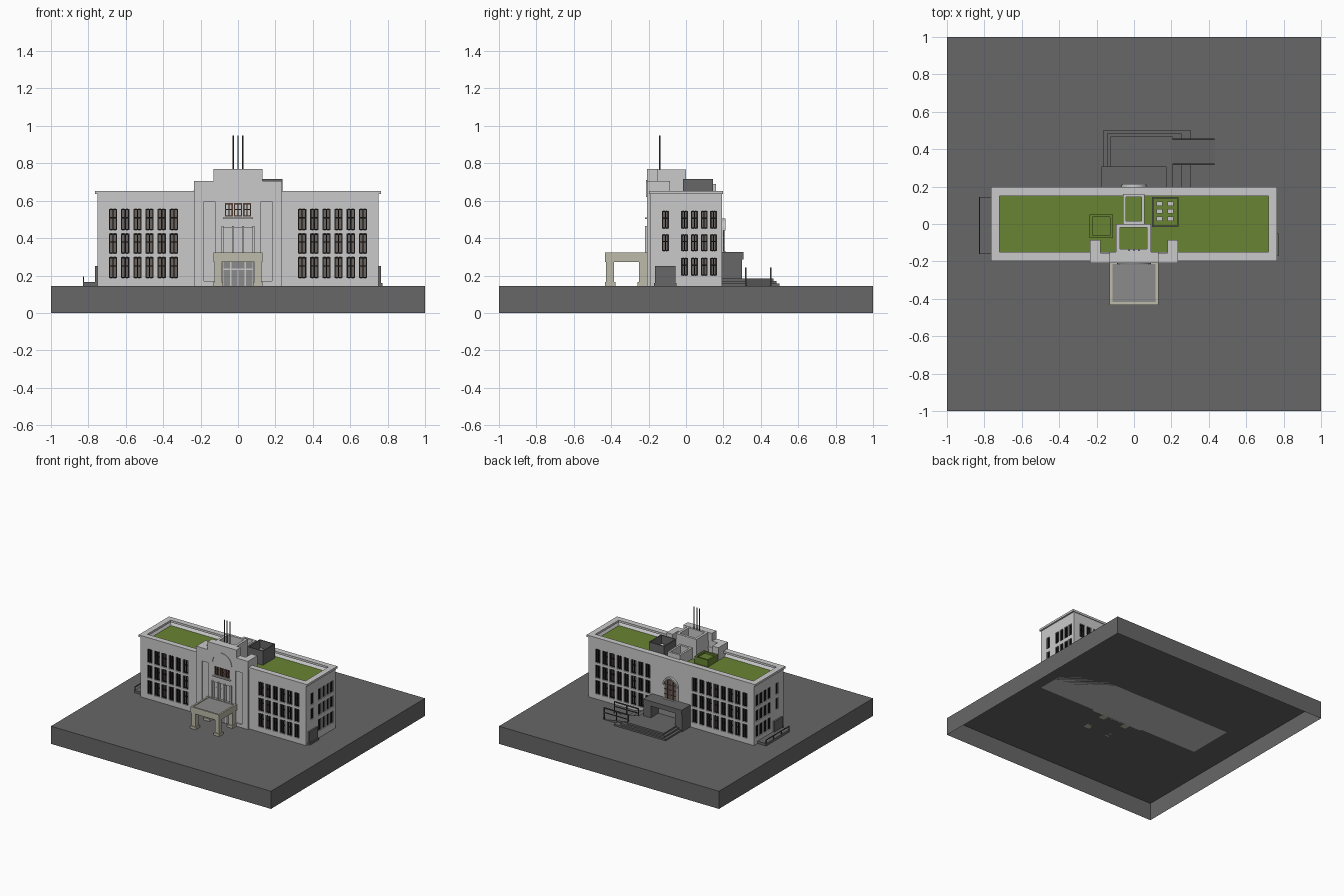
import bpy, bmesh, math

if "Cube" in bpy.data.objects:
    bpy.data.objects.remove(bpy.data.objects["Cube"])

def mat(name, r, g, b):
    m = bpy.data.materials.new(name)
    m.diffuse_color = (r, g, b, 1)
    m.use_nodes = True
    m.node_tree.nodes["Principled BSDF"].inputs["Base Color"].default_value = m.diffuse_color
    return m

WALL = mat("pale grey wall", .59, .59, .59)
GROUND = mat("dark grey paving", .135, .135, .135)
GRASS = mat("green roof", .138, .23, .032)
BEIGE = mat("beige stone", .51, .50, .40)
MID = mat("mid grey", .26, .26, .26)
GLASS = mat("window pane", .15, .13, .12)
FRAME = mat("dark frame", .012, .010, .010)
BROWN = mat("brown frame", .10, .05, .035)
DARK = mat("charcoal", .07, .07, .07)

def finish(name, bm, *mats):
    me = bpy.data.meshes.new(name)
    bmesh.ops.recalc_face_normals(bm, faces=bm.faces)
    bm.to_mesh(me)
    bm.free()
    for m in mats:
        me.materials.append(m)
    ob = bpy.data.objects.new(name, me)
    bpy.context.collection.objects.link(ob)
    return ob

def add_box(bm, x0, x1, y0, y1, z0, z1):
    vs = bmesh.ops.create_cube(bm, size=1)["verts"]
    for v in vs:
        v.co = ((x0, x1)[v.co.x > 0], (y0, y1)[v.co.y > 0], (z0, z1)[v.co.z > 0])
    return vs

def boxes(name, m, *bs):
    bm = bmesh.new()
    for b in bs:
        add_box(bm, *b)
    return finish(name, bm, m)

def both(*bs):  # mirror boxes across x = 0
    return list(bs) + [(-b[1], -b[0]) + tuple(b[2:]) for b in bs]

def ring(x0, x1, y0, y1, z0, z1, t):  # four walls around an open middle
    return [(x0, x1, y0, y0 + t, z0, z1), (x0, x1, y1 - t, y1, z0, z1),
            (x0, x0 + t, y0 + t, y1 - t, z0, z1), (x1 - t, x1, y0 + t, y1 - t, z0, z1)]

def prism(name, m, pts, y0, y1):  # xz outline pushed along y
    bm = bmesh.new()
    f = bm.faces.new([bm.verts.new((x, y0, z)) for x, z in pts])
    r = bmesh.ops.extrude_face_region(bm, geom=[f])
    for v in r["geom"]:
        if isinstance(v, bmesh.types.BMVert):
            v.co.y = y1
    return finish(name, bm, m)

def arc(r, cz, n=16):
    return [(r * math.cos(math.pi * i / n), cz + r * math.sin(math.pi * i / n)) for i in range(n + 1)]

def carve(ob, cuts):
    cutter = boxes("cutter", None, *cuts)
    cutter.hide_render = True
    md = ob.modifiers.new("cut", "BOOLEAN")
    md.operation, md.object, md.solver = "DIFFERENCE", cutter, "EXACT"
    dg = bpy.context.evaluated_depsgraph_get()
    me = bpy.data.meshes.new_from_object(ob.evaluated_get(dg))
    ob.modifiers.clear()
    ob.data = me
    bpy.data.objects.remove(cutter)

# paved base, open underneath
G = .145
bm = bmesh.new()
vs = add_box(bm, -1, 1, -1, 1, 0, G)
bmesh.ops.delete(bm, geom=[f for f in bm.faces if f.calc_center_median().z < .01], context="FACES")
base = finish("paved_base", bm, GROUND)

# windows: each side maps (along, outward, up) to the world
XW, YW = .752, .192
SIDES = {
    "front": lambda a, b, d, e: (a, b, -YW - e, -YW - d),
    "back": lambda a, b, d, e: (a, b, YW + d, YW + e),
    "right": lambda a, b, d, e: (XW + d, XW + e, a, b),
    "left": lambda a, b, d, e: (-XW - e, -XW - d, a, b),
}
cuts, panes, frames = [], [], []

def window(side, u, z0, z1, w=.044, out=0):
    f, h, t = SIDES[side], w / 2, .006
    put = lambda lst, a, b, d, e, c, g: lst.append(f(a, b, d + out, e + out) + (c, g))
    put(cuts, u - h, u + h, -.022, .03, z0, z1)
    put(panes, u - h, u + h, -.022, -.018, z0, z1)
    for a in (u - h, u - t / 2, u + h - t):
        put(frames, a, a + t, -.018, -.008, z0, z1)
    for c in (z0, z0 + (z1 - z0) * .55, z1 - t):
        put(frames, u - h, u + h, -.018, -.009, c, c + t)

ROWS = [(.187, .298), (.318, .424), (.444, .556)]
for z0, z1 in ROWS:
    for i in range(8):
        for s in (-1, 1):
            u = s * (.668 - .065 * i)
            if i < 6:
                window("front", u, z0, z1)
            window("back", u, z0, z1)
for side in ("right", "left"):
    for k, (z0, z1) in enumerate([(.2, .295), (.33, .42), (.452, .545)]):
        for u in (-.11, -.008, .045, .097, .147):
            if k or u > -.1:
                window(side, u, z0, z1, .036)

# main block with sunken green roof
bm = bmesh.new()
add_box(bm, -XW, XW, -YW, YW, G, .64)
top = max(bm.faces, key=lambda f: f.calc_center_median().z)
bmesh.ops.inset_region(bm, faces=[top], thickness=.037)
for v in top.verts:
    v.co.z = .60
top.material_index = 1
body = finish("main_block", bm, WALL, GRASS)
carve(body, cuts)
boxes("cornice", WALL, *ring(-.765, .765, -.198, .198, .635, .652, .047))

# central front block with recessed strips and bays
cuts = []
for z0, z1 in ROWS:
    for s in (-1, 1):
        window("front", s * .152, z0 + .01, z1 + .005, .042, .006)
centre = boxes("central_front", WALL, (-.235, .235, -.208, -.155, G, .705))
F = -.208
strips = both((.122, .182, -.25, F + .01, .17, .597))
bays = [(x - .024, x + .024, -.25, F + .03, .32, .455) for x in (-.055, 0, .055)]
tops = [(x - .021, x + .021, -.25, F + .02, .515, .587) for x in (-.049, 0, .049)]
carve(centre, cuts + strips + bays + tops)
boxes("window_panes", GLASS, *panes)
boxes("window_frames", FRAME, *frames)
boxes("raised_front", WALL, (-.13, .13, -.208, -.15, .705, .77))
boxes("parapet_returns", WALL, *both((.18, .235, -.155, -.085, .6, .705)))
boxes("bay_panes", MID, *[(x - .024, x + .024, F + .026, F + .03, .32, .455) for x in (-.055, 0, .055)])
boxes("bay_bars", WALL, *[(x - .003, x + .003, F + .015, F + .026, .32, .455) for x in (-.055, 0, .055)],
      *[(x - .024, x + .024, F + .015, F + .026, .40, .407) for x in (-.055, 0, .055)])
boxes("bay_pilasters", WALL, *both((.022, .033, F - .012, F, .32, .465), (.078, .089, F - .012, F, .32, .465)))
boxes("upper_panes", GLASS, *[(x - .021, x + .021, F + .016, F + .02, .515, .587) for x in (-.049, 0, .049)])
boxes("upper_frames", BROWN, *[(x + d - .003, x + d + .003, F + .004, F + .016, .515, .587)
      for x in (-.049, 0, .049) for d in (-.018, 0, .018)],
      *[(x - .021, x + .021, F + .004, F + .016, z, z + .006) for x in (-.049, 0, .049) for z in (.515, .55, .581)])
boxes("front_ledge", WALL, (-.08, .08, F - .012, F, .503, .511))
prism("front_arch_moulding", WALL, arc(.09, .62) + arc(.082, .62)[::-1], F - .005, F)

# roof structures
boxes("tower_parapet", WALL, *ring(-.095, .09, -.155, .0, .6, .768, .02))
boxes("rear_parapet", WALL, *ring(-.058, .055, .0, .16, .6, .69, .016))
boxes("plant_enclosure", GROUND, *ring(.097, .237, -.015, .145, .6, .715, .008))
boxes("plant_units", WALL, *[(x, x + .032, y, y + .026, .6, .66) for x in (.12, .18) for y in (.015, .055, .095)])
boxes("green_roof_box", GRASS, (-.225, -.125, -.063, .04, .6, .64), *ring(-.237, -.113, -.075, .052, .6, .655, .014))
bm = bmesh.new()
for x in (-.026, 0, .026):
    for v in bmesh.ops.create_cone(bm, cap_ends=True, segments=8, radius1=.004, radius2=.004, depth=.26)["verts"]:
        v.co.x += x
        v.co.y -= .14
        v.co.z += .82
finish("flag_poles", bm, DARK)

# entrance canopy on four footed pillars
boxes("canopy", BEIGE, *ring(-.13, .13, -.432, -.2, .272, .322, .014))
boxes("canopy_roof", MID, (-.118, .118, -.42, -.2, .285, .316))
boxes("canopy_pillars", BEIGE, *both((.088, .125, -.427, -.385, G, .275), (.088, .125, -.25, -.205, G, .275),
      (.08, .132, -.434, -.377, G, .165), (.08, .132, -.258, -.205, G, .165)))
boxes("entrance_door", MID, (-.085, .085, -.213, -.2, G, .272))
boxes("entrance_door_frame", WALL, (-.085, .085, -.217, -.213, .23, .237),
      *both((.035, .042, -.217, -.213, G, .272), (.078, .085, -.217, -.213, G, .272)), (-.003, .003, -.217, -.213, G, .23))

# rear porch, steps and railed ramp
boxes("rear_porch", GROUND, (-.175, .175, .19, .308, .285, .325), *both((.11, .175, .19, .3, G, .285)))
boxes("rear_door", MID, (-.11, .11, .19, .2, .18, .285))
boxes("rear_steps", GROUND, *[(-.165 + .02 * i, .305 - .05 * i, .19, .5 - .016 * i, G, G + .013 * (i + 1)) for i in range(3)])
prism("rear_ramp", GROUND, [(.2, G), (.43, G), (.2, .184)], .32, .455)
boxes("ramp_rails", DARK, *[b for y in (.316, .449) for b in
      [(.205, .43, y, y + .007, .236, .244), (.205, .43, y, y + .007, .2, .205)] +
      [(x, x + .007, y, y + .007, G, .24) for x in (.205, .312, .423)]])

# arched rear window
def arch(w, z0, cz):
    return [(-w, z0)] + arc(w, cz)[::-1] + [(w, z0)]
prism("arch_surround", WALL, arch(.066, .325, .44), .185, .2)
prism("arch_pane", GLASS, arch(.054, .325, .44), .2, .203)
boxes("arch_bars", BROWN, *[(x - .003, x + .003, .203, .207, .325, .485) for x in (-.025, 0, .025)],
      *[(-.053, .053, .203, .207, z, z + .006) for z in (.36, .4, .44)])
boxes("arch_sill", WALL, (-.06, .06, .19, .215, .318, .328))
prism("arch_moulding", WALL, arc(.066, .44) + arc(.055, .44)[::-1], .2, .212)

# side door and left side steps with rail
boxes("side_door", GROUND, (.745, .765, -.165, -.055, G, .25), (-.765, -.745, -.165, -.055, G, .25))
boxes("side_step", GROUND, (.75, .772, -.17, -.05, G, .16))
boxes("left_ramp", GROUND, (-.83, -.75, -.16, .145, G, .165))
boxes("left_rail", DARK, (-.83, -.824, -.16, .145, .188, .194),
      *[(-.83, -.824, y, y + .006, G, .19) for y in (-.16, -.06, .04, .139)])
